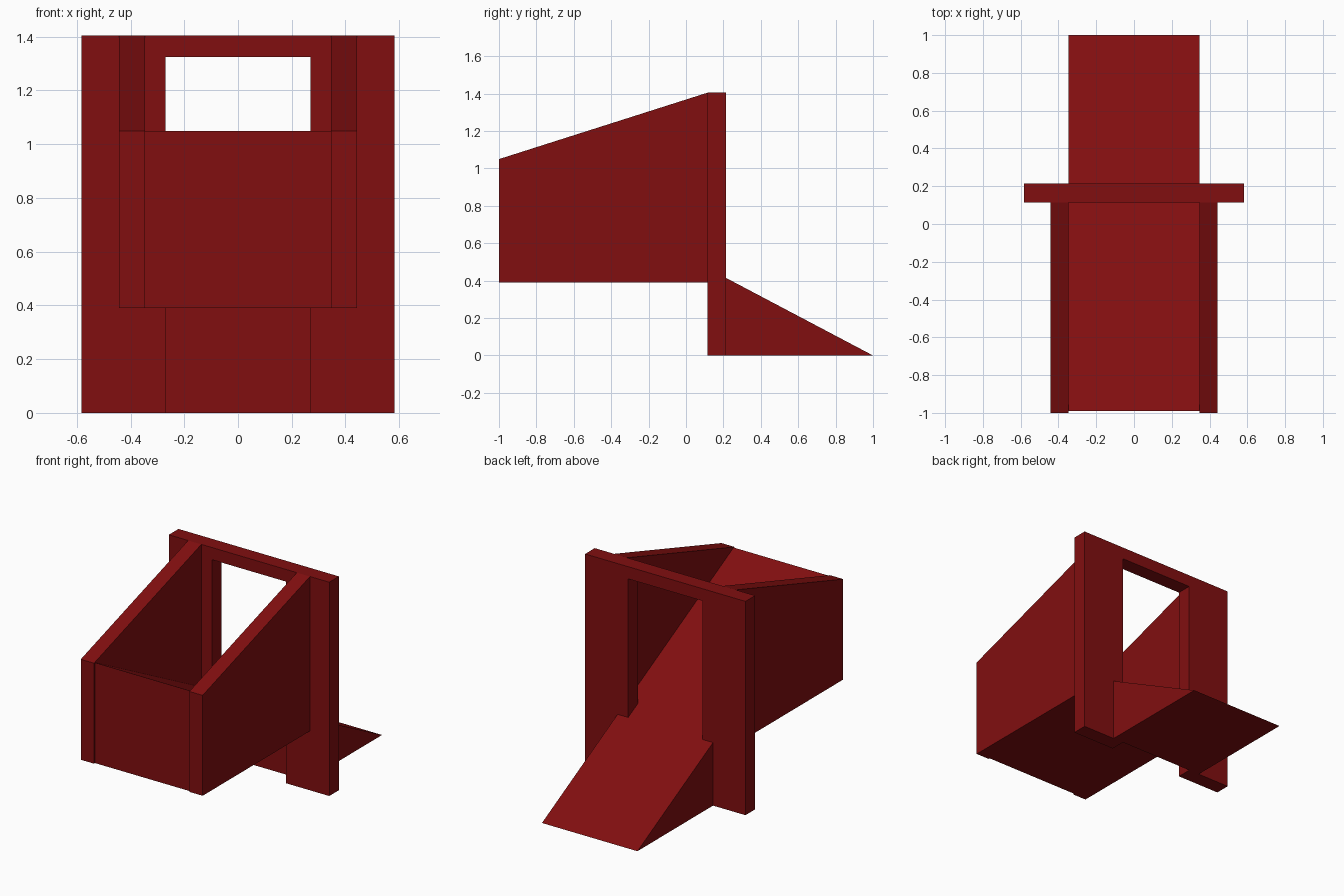
import bpy

if "Cube" in bpy.data.objects:
    bpy.data.objects.remove(bpy.data.objects["Cube"], do_unlink=True)

# Single flat colour
red = bpy.data.materials.new("dark red")
red.use_nodes = True
color = (0.22, 0.0045, 0.005, 1)
red.diffuse_color = color
red.node_tree.nodes["Principled BSDF"].inputs["Base Color"].default_value = color


def extrude(name, profile, start, end, place):
    """Solid from a closed profile, swept from start to end; place maps (u, v, depth) to x, y, z."""
    n = len(profile)
    verts = [place(u, v, d) for d in (start, end) for u, v in profile]
    faces = [list(range(n)), list(range(2 * n - 1, n - 1, -1))]
    faces += [[i, i + n, (i + 1) % n + n, (i + 1) % n] for i in range(n)]
    mesh = bpy.data.meshes.new(name)
    mesh.from_pydata(verts, [], faces)
    mesh.materials.append(red)
    obj = bpy.data.objects.new(name, mesh)
    bpy.context.collection.objects.link(obj)
    # Consistent outward normals
    bpy.context.view_layer.objects.active = obj
    obj.select_set(True)
    bpy.ops.object.mode_set(mode='EDIT')
    bpy.ops.mesh.select_all(action='SELECT')
    bpy.ops.mesh.normals_make_consistent(inside=False)
    bpy.ops.object.mode_set(mode='OBJECT')
    obj.select_set(False)
    return obj


def along_x(u, v, d):
    return (d, u, v)


def along_y(u, v, d):
    return (u, d, v)


height, floor, lip = 1.405, 0.39, 1.05
frame_front, frame_back = 0.115, 0.215
outer, inner = 0.443, 0.347

# Upright frame with an opening that runs down to the ground
half = [(0.27, 0), (0.583, 0), (0.583, height)]
arch = half + [(-x, z) for x, z in reversed(half)] + [(-0.27, 1.325), (0.27, 1.325)]
extrude("upright_frame", arch, frame_front, frame_back, along_y)

# Side walls with sloping tops
wall = [(-1, floor), (frame_front, floor), (frame_front, height), (-1, lip)]
for name, side in (("left_wall", 1), ("right_wall", -1)):
    extrude(name, wall, side * inner, side * outer, along_x)

# Chute: one slope from the front lip through the opening to the ground
chute = [(-0.99, floor), (frame_back, floor), (frame_back, 0), (1, 0), (-0.99, lip)]
extrude("chute_ramp", chute, -inner, inner, along_x)
